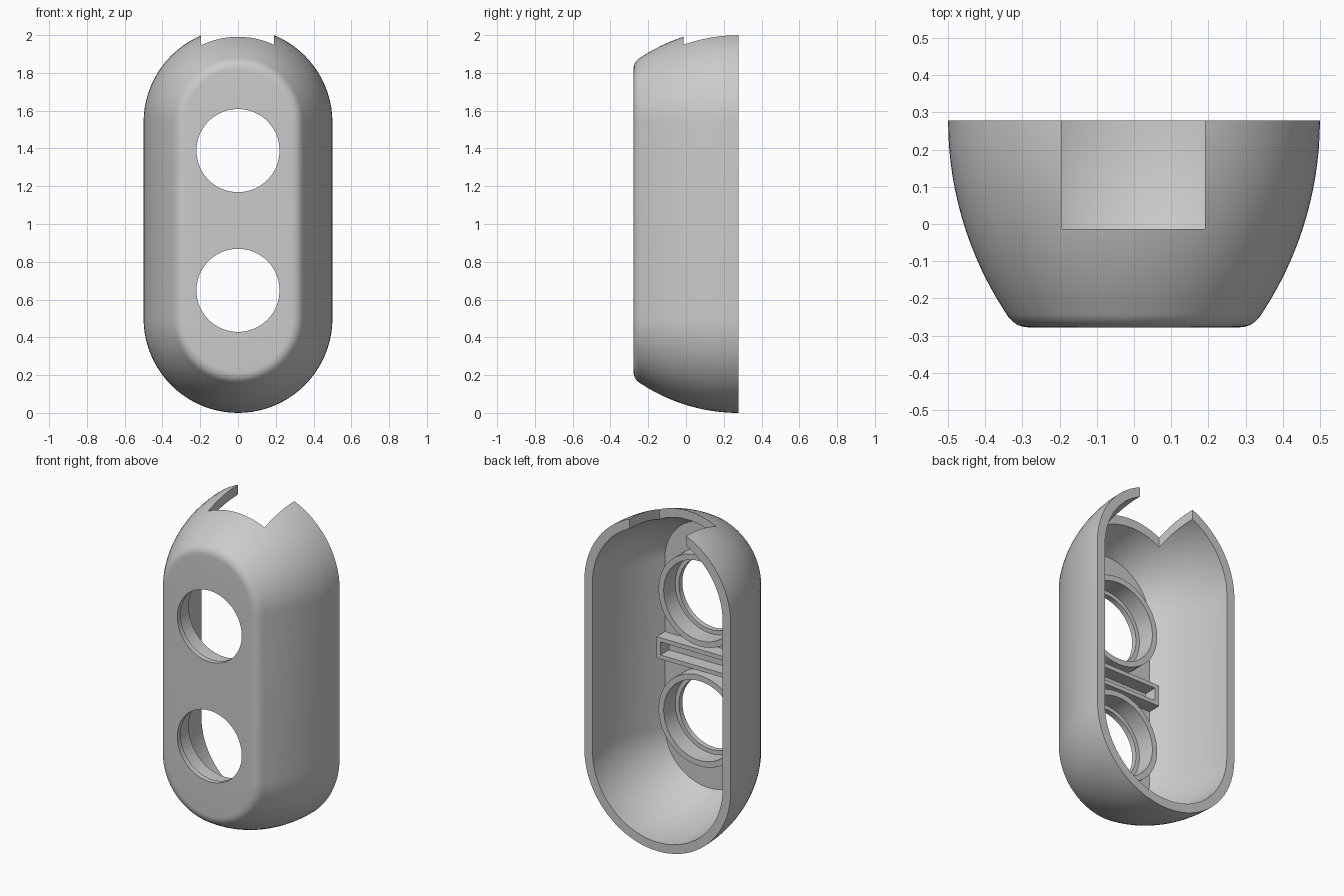
import bpy, bmesh, math

cube = bpy.data.objects.get("Cube")
if cube:
    bpy.data.objects.remove(cube, do_unlink=True)

grey = bpy.data.materials.new("plain grey")
grey.use_nodes = True
COLOUR = (0.6, 0.6, 0.6, 1)
grey.diffuse_color = COLOUR
grey.node_tree.nodes["Principled BSDF"].inputs["Base Color"].default_value = COLOUR

BACK, FRONT = 0.278, -0.278
LOW, HIGH = 0.5, 1.5375          # centres of the rounded ends
MID = (LOW + HIGH) / 2
HOLES = (MID - 0.37, MID + 0.37)
PLATE = -0.223                   # inner face of the front wall
BOSS = -0.132                    # back end of the ring bosses


def stadium(r, n=40):
    pts = []
    for start, z in ((0, HIGH), (math.pi, LOW)):
        for i in range(n + 1):
            a = start + math.pi * i / n
            pts.append((r * math.cos(a), z + r * math.sin(a)))
    return pts


def circle(r, z, n=72):
    return [(r * math.cos(math.tau * i / n), z + r * math.sin(math.tau * i / n)) for i in range(n)]


def rect(w, h, z, x=0):
    return [(x + w, z - h), (x + w, z + h), (x - w, z + h), (x - w, z - h)]


def loft(name, sections, closed=False):
    """Join (xz loop, y) sections; cap the ends, or close the loft on itself."""
    bm = bmesh.new()
    rings = [[bm.verts.new((x, y, z)) for x, z in loop] for loop, y in sections]
    pairs = list(zip(rings, rings[1:]))
    if closed:
        pairs.append((rings[-1], rings[0]))
    else:
        bm.faces.new(rings[0])
        bm.faces.new(rings[-1])
    for a, b in pairs:
        for i in range(len(a)):
            j = (i + 1) % len(a)
            bm.faces.new((a[i], a[j], b[j], b[i]))
    bmesh.ops.recalc_face_normals(bm, faces=bm.faces)
    mesh = bpy.data.meshes.new(name)
    bm.to_mesh(mesh)
    bm.free()
    mesh.materials.append(grey)
    obj = bpy.data.objects.new(name, mesh)
    bpy.context.collection.objects.link(obj)
    return obj


def activate(obj):
    bpy.ops.object.select_all(action="DESELECT")
    obj.select_set(True)
    bpy.context.view_layer.objects.active = obj


def cut(obj, cutter):
    cutter.hide_render = True
    activate(obj)
    mod = obj.modifiers.new("cut", "BOOLEAN")
    mod.operation, mod.solver, mod.object = "DIFFERENCE", "EXACT", cutter
    bpy.ops.object.modifier_apply(modifier=mod.name)
    bpy.data.objects.remove(cutter, do_unlink=True)


def tube(name, outer, inner, y0, y1):
    return loft(name, [(outer, y0), (outer, y1), (inner, y1), (inner, y0)], closed=True)


def bulge(y):
    """Half width of the shell, curving in towards the front."""
    return 0.5 - 0.94 + math.sqrt(0.94 ** 2 - (BACK - y) ** 2)


# Shell: front fillet, curved side, rim, then the inner wall down to the plate
sections = []
edge_y = -0.238
edge_r = bulge(edge_y)
corner = (edge_r - 0.022, FRONT)
for i in range(9):
    t = i / 8
    r = (1 - t) ** 2 * (edge_r - 0.065) + 2 * t * (1 - t) * corner[0] + t * t * edge_r
    y = (1 - t) ** 2 * FRONT + 2 * t * (1 - t) * corner[1] + t * t * edge_y
    sections.append((stadium(r), y))
sections += [(stadium(bulge(y)), y) for y in
             (edge_y + (BACK - edge_y) * i / 14 for i in range(1, 15))]
sections += [(stadium(bulge(y) - 0.055), y) for y in
             (BACK + (PLATE - BACK) * i / 14 for i in range(15))]
shell = loft("shell", sections)

# Openings with a wider counterbore behind, and the notch in the top
for z in HOLES:
    cut(shell, loft("hole_cutter", [(circle(0.22, z), -0.4), (circle(0.22, z), 0)]))
    cut(shell, loft("bore_cutter", [(circle(0.245, z), -0.245), (circle(0.245, z), 0)]))
notch = rect(0.193, 0.3, 2.0, -0.002)
cut(shell, loft("notch_cutter", [(notch, -0.014), (notch, 0.5)]))

# Ring bosses behind the openings
parts = [shell]
for name, z in zip(("lower_ring", "upper_ring"), HOLES):
    parts.append(tube(name, circle(0.28, z), circle(0.245, z), PLATE - 0.004, BOSS))

# Hollow slot holder between the rings
parts.append(tube("slot_holder", rect(0.3, 0.066, MID), rect(0.272, 0.04, MID),
                  PLATE - 0.004, BOSS - 0.008))

for part in parts:
    activate(part)
    bpy.ops.object.shade_smooth_by_angle(angle=math.radians(30))
